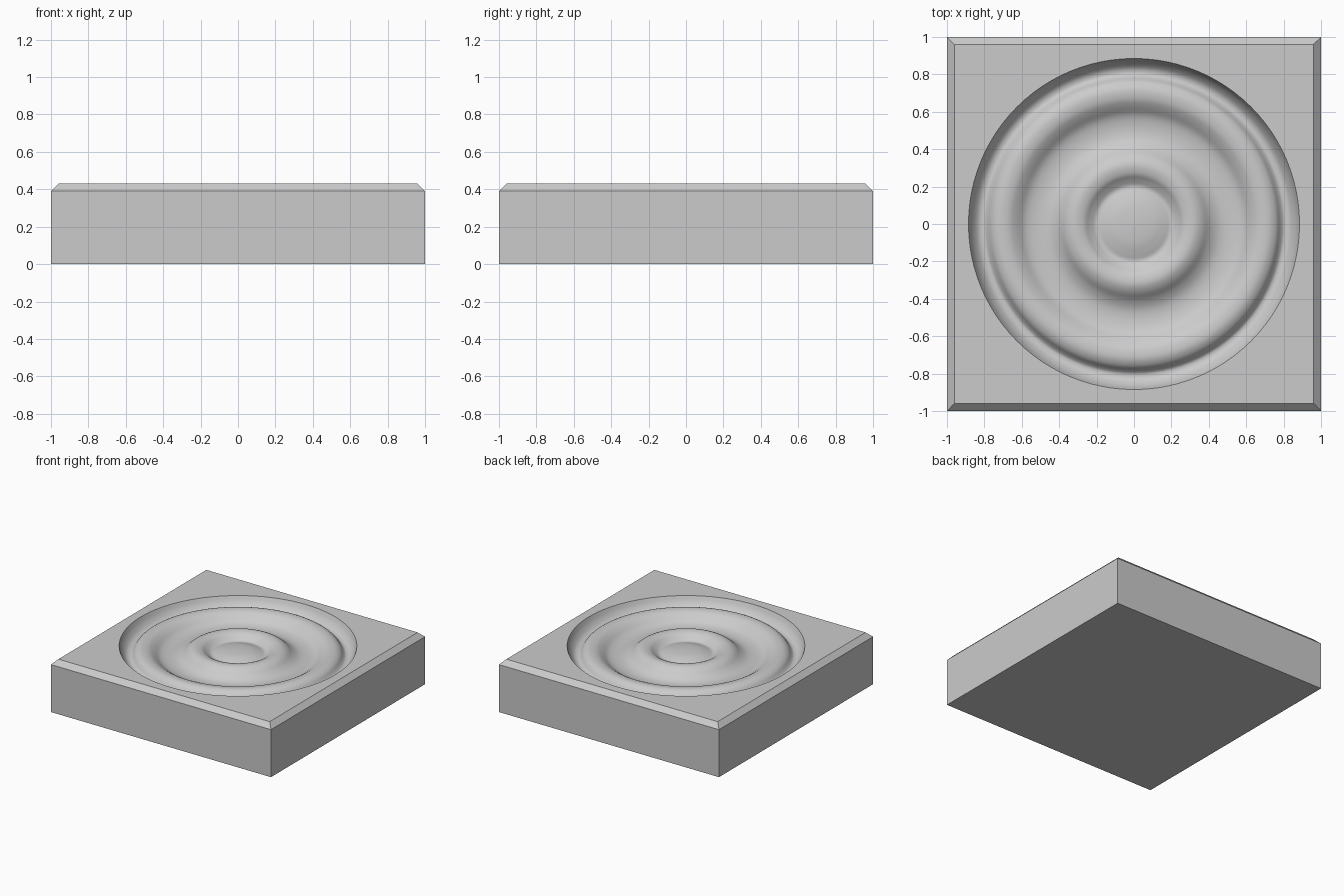
import bpy, bmesh, math

if "Cube" in bpy.data.objects:
    bpy.data.objects.remove(bpy.data.objects["Cube"])

SEG = 96      # multiple of 8 so the square rings hit their corners
SUB = 4       # spline steps between profile points

# Turned rosette profile (radius, height), from the button to the lip
PROFILE = [(0.0, 0.40), (0.10, 0.394), (0.16, 0.380), (0.20, 0.370), (0.235, 0.388),
           (0.27, 0.412), (0.32, 0.420), (0.365, 0.402), (0.41, 0.364),
           (0.46, 0.340), (0.52, 0.336), (0.58, 0.350), (0.63, 0.386),
           (0.67, 0.407), (0.72, 0.411), (0.76, 0.393), (0.785, 0.362),
           (0.805, 0.348), (0.835, 0.355), (0.865, 0.388), (0.885, 0.43)]


def smooth_profile(pts):
    """Catmull-Rom curve through the profile points, mirrored at the axis."""
    p = [(-pts[1][0], pts[1][1])] + pts
    p.append((2 * p[-1][0] - p[-2][0], 2 * p[-1][1] - p[-2][1]))
    out = []
    for i in range(1, len(p) - 2):
        for s in range(SUB):
            t = s / SUB
            out.append(tuple(0.5 * (2 * b + (c - a) * t + (2 * a - 5 * b + 4 * c - d) * t * t
                                    + (3 * b - a - 3 * c + d) * t ** 3)
                             for a, b, c, d in zip(p[i - 1], p[i], p[i + 1], p[i + 2])))
    out.append(pts[-1])
    return out


bm = bmesh.new()


def ring(size, z, square=False):
    verts = []
    for i in range(SEG):
        a = 2 * math.pi * i / SEG
        x, y = math.cos(a), math.sin(a)
        k = size / max(abs(x), abs(y)) if square else size
        verts.append(bm.verts.new((x * k, y * k, z)))
    return verts


# Turned face, then flat border, chamfer and side walls
curve = smooth_profile(PROFILE)
rings = [ring(r, z) for r, z in curve[1:]]
rings += [ring(s, z, True) for s, z in ((0.96, 0.43), (1.0, 0.39), (1.0, 0.0))]
centre = bm.verts.new((0, 0, curve[0][1]))
for i in range(SEG):
    j = (i + 1) % SEG
    bm.faces.new((centre, rings[0][i], rings[0][j]))
    for a, b in zip(rings, rings[1:]):
        bm.faces.new((a[i], b[i], b[j], a[j]))
# Flat underside
bm.faces.new(rings[-1][::-1])
bmesh.ops.recalc_face_normals(bm, faces=bm.faces)

mesh = bpy.data.meshes.new("rosette_block")
bm.to_mesh(mesh)
bm.free()
block = bpy.data.objects.new("rosette_block", mesh)
bpy.context.collection.objects.link(block)

grey = bpy.data.materials.new("plain_grey")
grey.diffuse_color = (0.6, 0.6, 0.6, 1)
grey.use_nodes = True
grey.node_tree.nodes["Principled BSDF"].inputs["Base Color"].default_value = grey.diffuse_color
mesh.materials.append(grey)

bpy.context.view_layer.objects.active = block
block.select_set(True)
bpy.ops.object.shade_smooth_by_angle(angle=math.radians(30))
